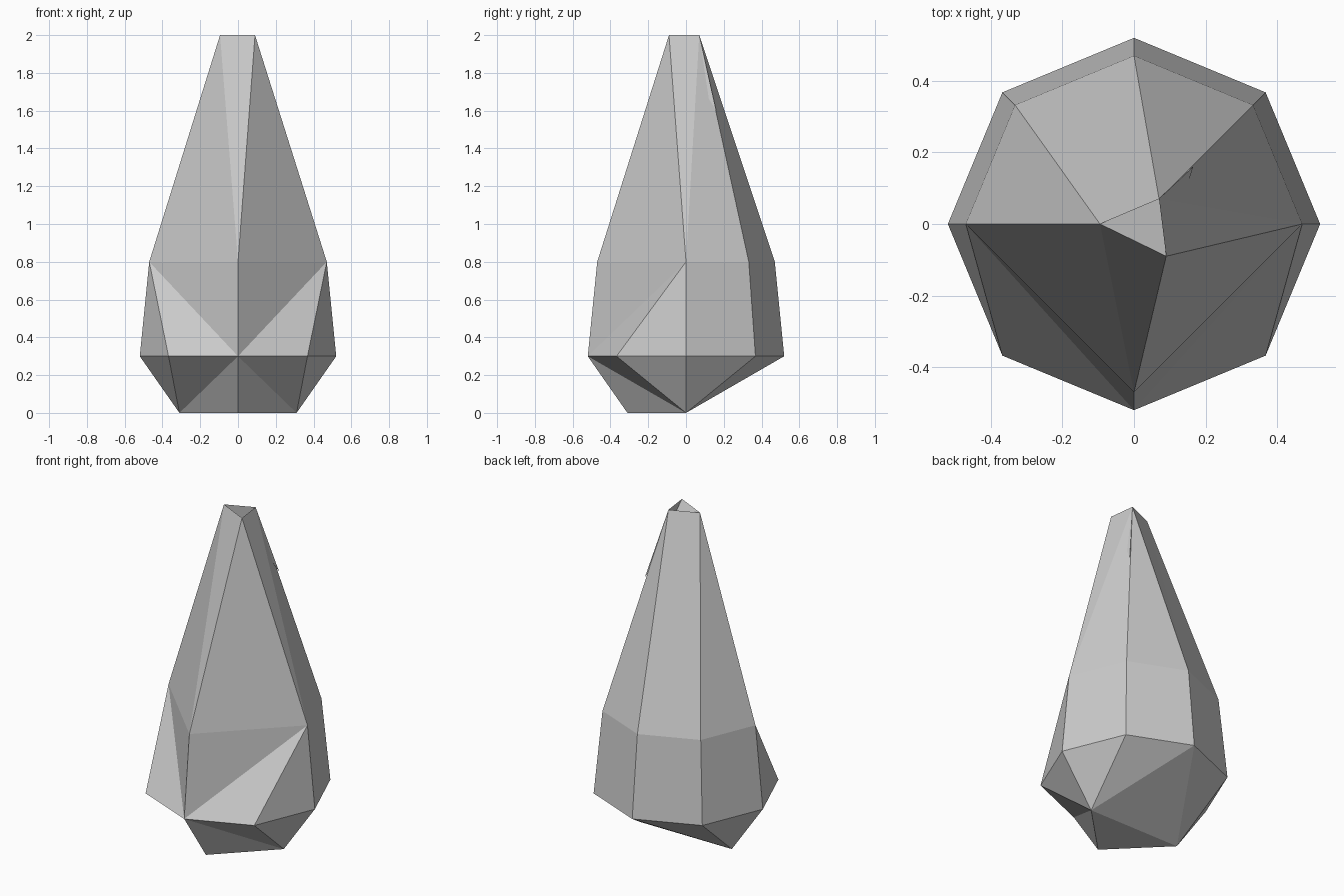
import bpy, bmesh
from math import cos, sin, radians

if "Cube" in bpy.data.objects:
    bpy.data.objects.remove(bpy.data.objects["Cube"])

bm = bmesh.new()


def ring(points, z):
    return [bm.verts.new((x, y, z)) for x, y in points]


def polar(radius, steps):
    return [(radius * cos(radians(45 * s)), radius * sin(radians(45 * s))) for s in steps]


def stitch(lower, upper, pattern):
    """Join two closed rings with triangles; L / U steps along the lower / upper ring."""
    i = j = 0
    for step in pattern:
        a, b = lower[i % len(lower)], upper[j % len(upper)]
        if step == "L":
            i += 1
            bm.faces.new((a, lower[i % len(lower)], b))
        else:
            j += 1
            bm.faces.new((a, upper[j % len(upper)], b))


# Cross-sections from the foot to the tip
foot = ring([(0.31, 0), (-0.31, 0), (0, -0.31)], 0)
belly = ring(polar(0.52, range(8)), 0.3)
shoulder = ring(polar(0.47, (0, 1, 2, 3, 4, 6)), 0.8)
tip = ring([(0.09, -0.09), (0.07, 0.07), (-0.095, 0)], 2)

# Faceted skin between the sections
stitch(foot, belly, "UULUUUULLUU")
stitch(belly, shoulder, "LULULULULLUULL")
stitch(shoulder, tip, "ULLULLLUL")
bm.faces.new(foot[::-1])

# Slanted hollow in the tip, its point just breaking through the back right edge
pit = bm.verts.new((0.165, 0.16, 1.6))
for k in range(3):
    bm.faces.new((tip[k], tip[(k + 1) % 3], pit))

bmesh.ops.recalc_face_normals(bm, faces=bm.faces)
mesh = bpy.data.meshes.new("faceted_crystal")
bm.to_mesh(mesh)
bm.free()
crystal = bpy.data.objects.new("faceted_crystal", mesh)
bpy.context.collection.objects.link(crystal)
